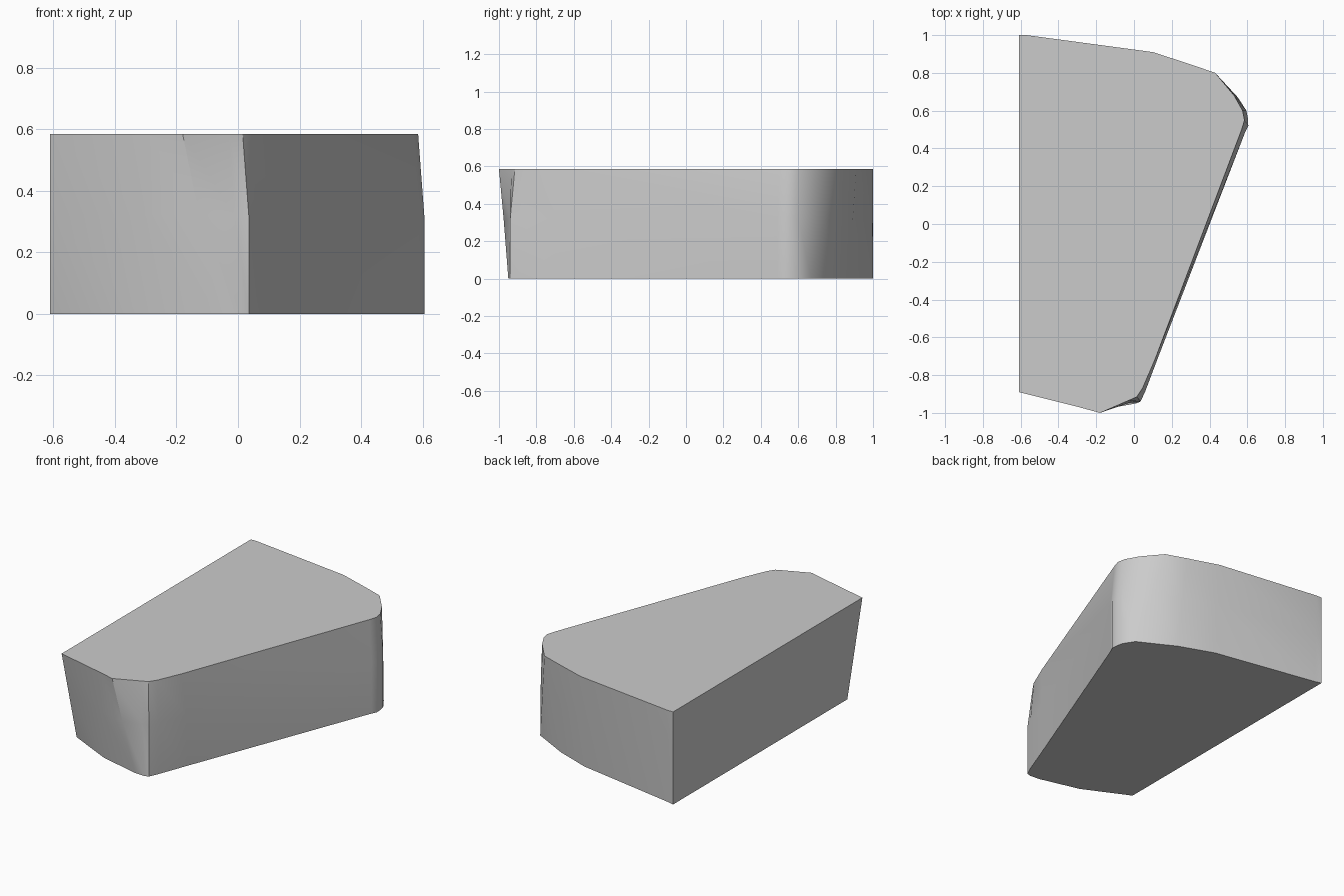
import bpy
import bmesh
import math

cube = bpy.data.objects.get("Cube")
if cube:
    bpy.data.objects.remove(cube, do_unlink=True)

HEIGHT = 0.585
SHOULDER = 0.32

# Matching outline points: top x, top y, bottom x, bottom y
back_profile = [
    (-0.61, 1.0, -0.61, 1.0),
    (-0.57, 1.0, -0.57, 0.99),
    (0.1, 0.91, 0.1, 0.87),
    (0.3, 0.845, 0.32, 0.79),
    (0.43, 0.8, 0.55, 0.67),
]
side_profile = [
    (0.53, 0.68, 0.595, 0.6),
    (0.575, 0.6, 0.603, 0.56),
    (0.585, 0.55, 0.605, 0.52),
    (0.57, 0.5, 0.59, 0.49),
    (0.11, -0.72, 0.13, -0.7),
    (0.045, -0.87, 0.06, -0.885),
    (0.015, -0.915, 0.035, -0.94),
]
front_profile = [
    (-0.03, -0.935, 0.01, -0.95),
    (-0.18, -1.0, -0.06, -0.945),
    (-0.29, -0.97, -0.32, -0.88),
    (-0.61, -0.89, -0.61, -0.74),
]


def make_material(name, value):
    material = bpy.data.materials.new(name)
    colour = (value, value, value, 1.0)
    material.use_nodes = True
    material.diffuse_color = colour
    for node in material.node_tree.nodes:
        if node.type == "BSDF_PRINCIPLED":
            node.inputs["Base Color"].default_value = colour
    return material


def blend(point, height):
    factor = height / HEIGHT
    top_x, top_y, low_x, low_y = point
    return (low_x + (top_x - low_x) * factor,
            low_y + (top_y - low_y) * factor, height)


def add_ring(bm, height):
    ring = []
    for profile in (back_profile, side_profile, front_profile):
        for point in profile:
            position = blend(point, height)
            # The long side rises straight up to the shoulder
            if profile is side_profile and height <= SHOULDER:
                position = (point[2], point[3], height)
            ring.append(bm.verts.new(position))
    return ring


# Wedge block: three stacked outlines joined by walls
bm = bmesh.new()
rings = [add_ring(bm, height) for height in (0.0, SHOULDER, HEIGHT)]
for lower, upper in zip(rings, rings[1:]):
    count = len(lower)
    for i in range(count):
        j = (i + 1) % count
        # Split each wall along the diagonal that follows its twist
        bm.faces.new((lower[i], lower[j], upper[j]))
        bm.faces.new((lower[i], upper[j], upper[i]))
bm.faces.new(rings[0])
bm.faces.new(rings[-1])
bmesh.ops.recalc_face_normals(bm, faces=bm.faces[:])

mesh = bpy.data.meshes.new("wedge_block")
bm.to_mesh(mesh)
bm.free()
block = bpy.data.objects.new("wedge_block", mesh)
bpy.context.collection.objects.link(block)
mesh.materials.append(make_material("light_grey", 0.6))

# Smooth the rounded walls while keeping the rims crisp
bpy.ops.object.select_all(action="DESELECT")
block.select_set(True)
bpy.context.view_layer.objects.active = block
bpy.ops.object.shade_smooth_by_angle(angle=math.radians(30))
